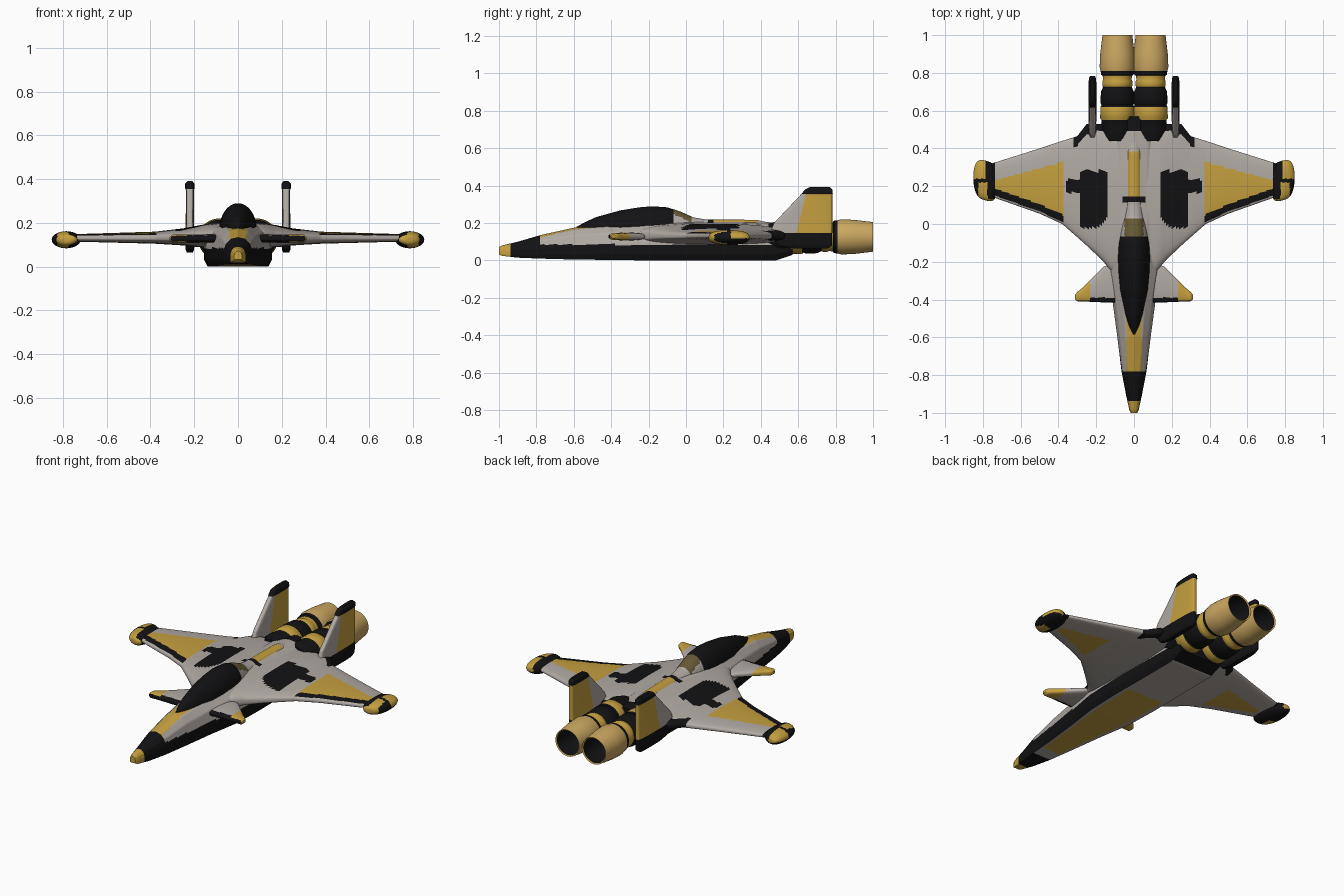
import bpy, bmesh, math

if "Cube" in bpy.data.objects:
    bpy.data.objects.remove(bpy.data.objects["Cube"])

PALETTE = {"hull_grey": (0.44, 0.40, 0.37), "gold_paint": (0.56, 0.35, 0.05),
           "black_paint": (0.006, 0.006, 0.007), "pale_gold": (0.60, 0.39, 0.12),
           "smoked_glass": (0.13, 0.10, 0.035)}
GREY, GOLD, BLACK, PALE, GLASS = range(5)
MATS = []
for n, c in PALETTE.items():
    m = bpy.data.materials.new(n)
    m.diffuse_color = (*c, 1)
    m.use_nodes = True
    m.node_tree.nodes["Principled BSDF"].inputs["Base Color"].default_value = m.diffuse_color
    MATS.append(m)


def lerp(table, t):
    """Piecewise linear lookup; each row is (key, values...)."""
    if t <= table[0][0]:
        return table[0][1:]
    for a, b in zip(table, table[1:]):
        if t <= b[0]:
            f = (t - a[0]) / (b[0] - a[0])
            return [p + (q - p) * f for p, q in zip(a[1:], b[1:])]
    return table[-1][1:]


def span(a, b, n):
    return [a + (b - a) * i / n for i in range(n + 1)]


def loft(name, rings, colour, mirror=False, angle=40):
    """Skin closed rings, cap both ends, colour faces by colour(centre, normal)."""
    bm = bmesh.new()
    vs = [[bm.verts.new(p) for p in r] for r in rings]
    n = len(vs[0])
    for a, b in zip(vs, vs[1:]):
        for i in range(n):
            j = (i + 1) % n
            bm.faces.new((a[i], a[j], b[j], b[i]))
    bm.faces.new(vs[0])
    bm.faces.new(vs[-1])
    bmesh.ops.recalc_face_normals(bm, faces=bm.faces)
    bm.normal_update()
    for f in bm.faces:
        f.material_index = colour(f.calc_center_median(), f.normal)
    me = bpy.data.meshes.new(name)
    bm.to_mesh(me)
    bm.free()
    for m in MATS:
        me.materials.append(m)
    ob = bpy.data.objects.new(name, me)
    bpy.context.collection.objects.link(ob)
    bpy.ops.object.select_all(action='DESELECT')
    ob.select_set(True)
    bpy.context.view_layer.objects.active = ob
    bpy.ops.object.shade_smooth_by_angle(angle=math.radians(angle))
    if mirror:
        md = ob.modifiers.new("Mirror", 'MIRROR')
        md.use_mirror_merge = False
    return ob


def foil(le, te, up, down, n=96, p=0.6):
    """Closed section as (chord position, thickness offset) pairs."""
    out = []
    for i in range(n):
        a = 2 * math.pi * i / n
        s = math.sin(a)
        t = (up if s > 0 else down) * abs(s) ** p
        out.append(((le + te) / 2 - (te - le) / 2 * math.cos(a), math.copysign(t, s)))
    return out


# Fuselage: flat belly, black flanks, rounded back
BODY = [(-1, .018, .032, .072), (-.985, .025, .025, .08), (-.9, .043, .015, .1),
        (-.78, .066, .01, .135), (-.6, .088, .005, .175), (-.4, .115, .003, .195),
        (-.2, .148, 0, .207), (0, .155, 0, .212), (.3, .152, 0, .21),
        (.48, .152, 0, .203), (.57, .15, .03, .195)]
HALF = [(0, 0), (.9, 0), (1, .15), (1, .45), (.86, .75), (.5, .94), (0, 1)]
half = []
for (x0, z0), (x1, z1) in zip(HALF, HALF[1:]):
    half += [(x0 + (x1 - x0) * k / 6, z0 + (z1 - z0) * k / 6) for k in range(6)]
unit = half + [(0, 1)] + [(-x, z) for x, z in half[:0:-1]]


def body_colour(c, n):
    x, y = abs(c.x), c.y
    if y < -.94:
        return GOLD
    if y < -.78 or y > .49:
        return BLACK
    if n.z < -.8:
        return GOLD if -.7 < y < .1 and x < .8 * lerp(BODY, y)[0] else GREY
    if c.z < .085:
        return BLACK
    if y < -.5 and x < .04 and n.z > .3:
        return GOLD
    return BLACK if .115 < y < .15 and x < .09 else GREY


rings = []
for y in span(-1, .57, 200):
    w, zb, zt = lerp(BODY, y)
    rings.append([(x * w, y, zb + z * (zt - zb)) for x, z in unit])
loft("fuselage", rings, body_colour)

# Canopy and the spine behind it
CANOPY = [(-.585, .006, .18), (-.54, .027, .205), (-.48, .046, .232), (-.35, .073, .268),
          (-.25, .083, .284), (-.18, .086, .29), (-.1, .082, .284), (-.03, .07, .262),
          (.04, .057, .23), (.1, .05, .22), (.38, .046, .217), (.45, .03, .2)]


def canopy_colour(c, n):
    x, y = abs(c.x), c.y
    if y < -.07:
        return BLACK
    if y < .03:
        return GLASS if x < .05 else GREY
    if .115 < y < .15:
        return BLACK
    return GOLD if .15 < y < .385 and x < .038 else GREY


rings = []
for y in span(-.585, .45, 140):
    w, zt = lerp(CANOPY, y)
    rings.append([(w * math.cos(a), y, .165 + (zt - .165) * math.sin(a))
                  for a in span(0, math.pi, 28)])
loft("canopy_and_spine", rings, canopy_colour)

# Wings, with painted panels and vents
EDGE = [(0, -.3, .52), (.12, -.25, .53), (.17, -.19, .53), (.25, -.115, .53), (.3, -.07, .465),
        (.38, 0, .44), (.5, .055, .40), (.77, .15, .315)]
THICK = [(0, .075, .05), (.14, .066, .045), (.25, .045, .033), (.38, .03, .025), (.77, .018, .015)]


def wing_colour(c, n):
    x, y = c.x, c.y
    le, te = lerp(EDGE, x)
    if x > .735 or (.2 < x < .32 and y > te - .05) or (x <= .24 and y > .49):
        return BLACK
    if n.z > 0:
        if .14 < x < .285 and -.02 + max(0, .19 - x) < y < .28:
            return BLACK
        if .28 <= x < .36 and .165 < y < .235:
            return BLACK
        if x > .37:
            if .012 < y - le < .05:
                return BLACK
            if y - le >= .05 and y < .33 - (x - .37) * .27:
                return GOLD
    elif .42 < x < .7 and y - le > .06 and y < .31 - (x - .37) * .25:
        return GOLD
    return GREY


rings = []
for x in span(.02, .77, 130):
    le, te = lerp(EDGE, x)
    up, dn = lerp(THICK, x)
    rings.append([(x, y, .13 + t) for y, t in foil(le, te, up, dn)])
loft("wings", rings, wing_colour, mirror=True)


# Wing tip pods
def pod_colour(c, n):
    if n.y < -.55 or (c.y > .24 and c.x > .785 and n.z > -.3) or (c.y < .22 and abs(c.x - .8) < .025):
        return GOLD
    return BLACK


rings = []
for a in span(.04, math.pi - .04, 48):
    s = math.sin(a) ** .6
    rings.append([(.785 + .066 * s * math.cos(b), .23 - .105 * math.cos(a) - .25 * .066 * s * -math.cos(b),
                   .123 + .039 * s * math.sin(b)) for b in span(0, 2 * math.pi, 48)[:-1]])
loft("wing_tip_pods", rings, pod_colour, mirror=True)


# Canards
def canard_colour(c, n):
    if c.x > .235 and c.y > -.405:
        return GOLD
    return BLACK if c.y < -.39 else GREY


CANARD = [(.08, -.415, -.2, .022), (.16, -.415, -.225, .02), (.27, -.41, -.335, .018),
          (.30, -.41, -.36, .018), (.312, -.4, -.375, .008)]
rings = []
for x in span(.08, .312, 50):
    le, te, th = lerp(CANARD, x)
    rings.append([(x, y, .128 + t) for y, t in foil(le, te, th, th, 64)])
loft("canards", rings, canard_colour, mirror=True)


# Twin tail fins on black booms
def fin_colour(c, n):
    if c.z > .357 or c.z < .145:
        return BLACK
    return GOLD if c.y > .59 + (c.z - .15) * .25 else GREY


FIN = [(.065, .55, .76, .014), (.08, .49, .78, .02), (.15, .45, .782, .021), (.2, .47, .782, .019),
       (.35, .612, .782, .018), (.36, .62, .785, .022), (.38, .638, .782, .021), (.392, .66, .77, .01)]
rings = []
for z in span(.065, .392, 80):
    le, te, th = lerp(FIN, z)
    rings.append([(.22 + t, y, z) for y, t in foil(le, te, th, th, 80, .35)])
loft("tail_fins", rings, fin_colour, mirror=True)

# Twin engines with open nozzles
ENGINE = [(.44, .07), (.5, .088), (.55, .084), (.56, .091), (.62, .09), (.63, .084), (.64, .09),
          (.7, .087), (.725, .076), (.735, .08), (.755, .08), (.765, .075), (.785, .078), (.79, .086),
          (.81, .089), (.83, .094), (.9, .091), (1, .079), (.995, .072), (.9, .074), (.84, .06), (.84, .004)]
EX, EZ = .088, .126


def engine_colour(c, n):
    inward = n.x * (c.x - EX) + n.z * (c.z - EZ) < 0
    if c.y > .83 and (inward or abs(n.y) > .95) and c.y < .996:
        return BLACK
    if c.y > .81:
        return PALE
    return GOLD if .555 < c.y < .625 or .73 < c.y < .78 else BLACK


loft("engines", [[(EX + r * math.cos(a), y, EZ + r * math.sin(a))
                  for a in span(0, 2 * math.pi, 48)[:-1]] for y, r in ENGINE],
     engine_colour, mirror=True)
